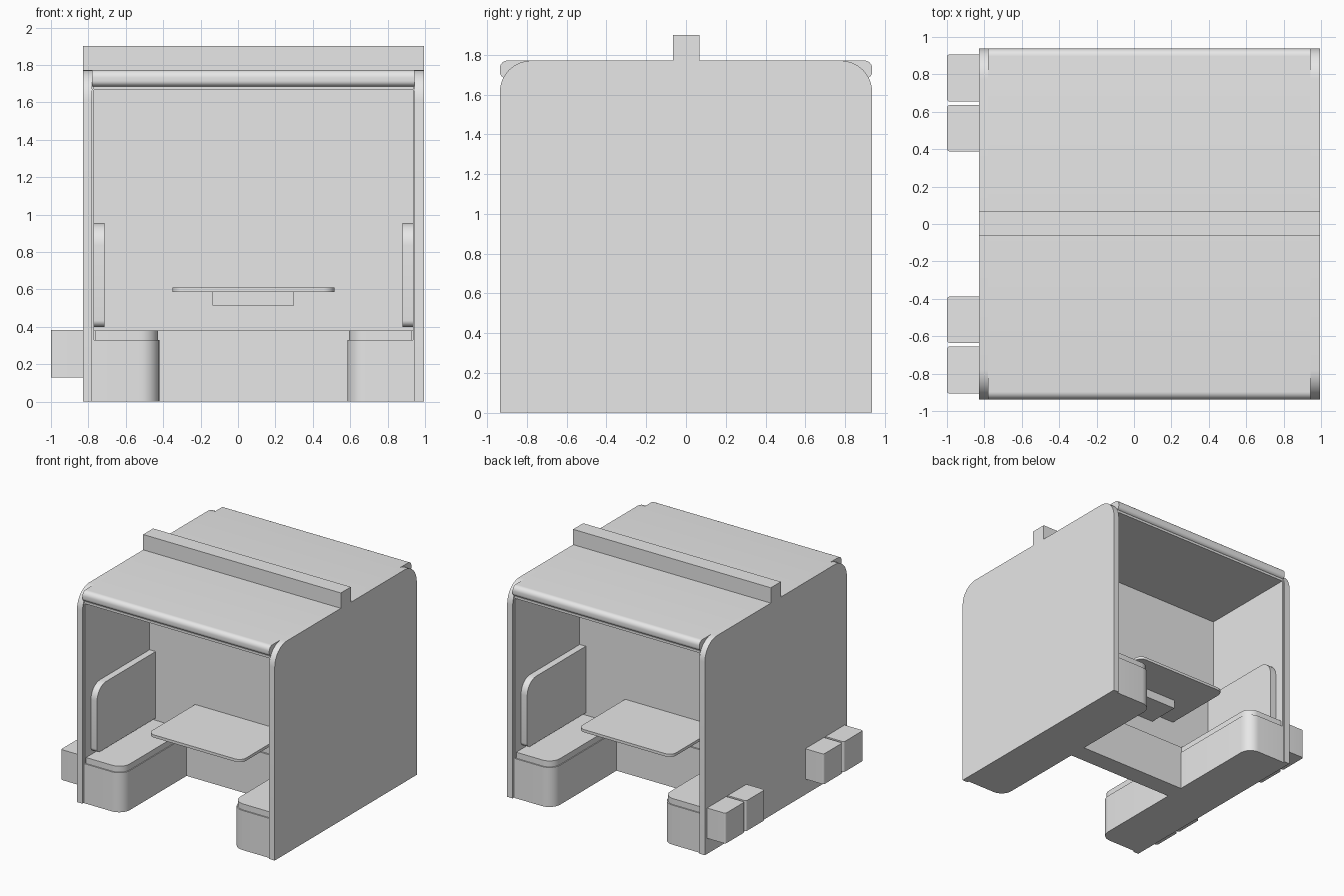
import bpy, bmesh, math
from mathutils import Vector

if "Cube" in bpy.data.objects:
    bpy.data.objects.remove(bpy.data.objects["Cube"])

grey = bpy.data.materials.new("plain grey")
grey.diffuse_color = (0.8, 0.8, 0.8, 1)
grey.use_nodes = True
grey.node_tree.nodes["Principled BSDF"].inputs["Base Color"].default_value = grey.diffuse_color

CX = 0.0825          # middle of the booth shell in x
HALF = 0.9125        # half width of the shell
DEPTH = 0.937        # half depth of the shell


def rounded(corners, steps=8):
    """Outline from (u, v, radius) corners of a rectangle."""
    pts = []
    n = len(corners)
    for i, (u, v, r) in enumerate(corners):
        p = Vector((u, v))
        if r <= 0:
            pts.append(p)
            continue
        a = (Vector(corners[i - 1][:2]) - p).normalized()
        b = (Vector(corners[(i + 1) % n][:2]) - p).normalized()
        c = p + (a + b) * r
        for k in range(steps + 1):
            t = k / steps * math.pi / 2
            pts.append(c - b * r * math.cos(t) - a * r * math.sin(t))
    return pts


def prism(name, axis, lo, hi, corners):
    """Extrude a rounded outline along an axis; outline uses the other two axes in order."""
    bm = bmesh.new()
    order = {"x": lambda u, v, w: (w, u, v),
             "y": lambda u, v, w: (u, w, v),
             "z": lambda u, v, w: (u, v, w)}[axis]
    face = bm.faces.new([bm.verts.new(order(p.x, p.y, lo)) for p in rounded(corners)])
    ext = bmesh.ops.extrude_face_region(bm, geom=[face])
    move = [e for e in ext["geom"] if isinstance(e, bmesh.types.BMVert)]
    bmesh.ops.translate(bm, verts=move, vec=order(0, 0, hi - lo))
    bmesh.ops.recalc_face_normals(bm, faces=bm.faces)
    mesh = bpy.data.meshes.new(name)
    bm.to_mesh(mesh)
    bm.free()
    mesh.materials.append(grey)
    ob = bpy.data.objects.new(name, mesh)
    bpy.context.collection.objects.link(ob)
    bpy.context.view_layer.objects.active = ob
    bpy.ops.object.select_all(action="DESELECT")
    ob.select_set(True)
    bpy.ops.object.shade_smooth_by_angle(angle=math.radians(30))
    return ob


def rect(u0, u1, v0, v1, r00=0, r10=0, r11=0, r01=0):
    return [(u0, v0, r00), (u1, v0, r10), (u1, v1, r11), (u0, v1, r01)]


# Roof with rounded front and back lips, and ceiling lining
prism("roof", "x", CX - 0.862, CX + 0.862,
      rect(-DEPTH, DEPTH, 1.685, 1.772, 0.03, 0.03, 0.04, 0.04))
prism("ceiling_lining", "z", 1.665, 1.685, rect(CX - 0.857, CX + 0.857, -0.92, 0.92))

# Middle wall rising above the roof, with its lower panel
prism("middle_wall", "x", CX - 0.862, CX + 0.862, rect(-0.065, 0.067, 0, 1.75))
prism("roof_ridge", "x", CX - HALF, CX + HALF, rect(-0.065, 0.067, 1.74, 1.9))
prism("lower_wall_panel", "x", CX - 0.855, CX + 0.855, rect(-0.078, 0.08, 0, 0.38))

for side, sx in (("left", -1), ("right", 1)):
    def xs(a, b):
        return sorted((CX + sx * a, CX + sx * b))

    # Side wall and its inner lining
    prism(side + "_side_wall", "x", *xs(0.862, HALF),
          rect(-DEPTH, DEPTH, 0, 1.772, 0, 0, 0.16, 0.16))
    prism(side + "_wall_lining", "x", *xs(0.852, 0.862), rect(-0.92, 0.92, 0, 1.67))

    for end, sy in (("front", -1), ("back", 1)):
        tag = f"{end}_{side}_"

        # Bench base and cushion: only the free outer corner is rounded
        for part, inner, outer, y, z0, z1, r in (
                ("bench_base", 0.503, 0.853, 0.922, 0, 0.33, 0.1),
                ("bench_cushion", 0.51, 0.846, 0.912, 0.33, 0.38, 0.095)):
            prism(tag + part, "z", z0, z1,
                  [(CX + sx * inner, sy * 0.07, 0), (CX + sx * outer, sy * 0.07, 0),
                   (CX + sx * outer, sy * y, 0), (CX + sx * inner, sy * y, r)])

        # Backrest panel
        prism(tag + "backrest", "x", *xs(0.796, 0.856),
              [(sy * 0.066, 0.4, 0), (sy * 0.84, 0.4, 0.035),
               (sy * 0.84, 0.955, 0.12), (sy * 0.066, 0.955, 0)])

for end, sy in (("front", -1), ("back", 1)):
    # Table top and support bracket
    prism(end + "_table_top", "z", 0.587, 0.61,
          [(-0.35, sy * 0.06, 0), (0.515, sy * 0.06, 0),
           (0.515, sy * 0.69, 0.06), (-0.35, sy * 0.69, 0.06)])
    prism(end + "_table_bracket", "z", 0.515, 0.587,
          [(-0.135, sy * 0.06, 0), (0.3, sy * 0.06, 0),
           (0.3, sy * 0.34, 0), (-0.135, sy * 0.34, 0)])

    # Pair of outside boxes on the left wall
    for k, (a, b) in enumerate(((0.388, 0.635), (0.655, 0.907))):
        y0, y1 = sorted((sy * a, sy * b))
        prism(f"{end}_outside_box_{k + 1}", "z", 0.13, 0.383,
              rect(-1, -0.825, y0, y1, 0.015, 0, 0, 0.015))
